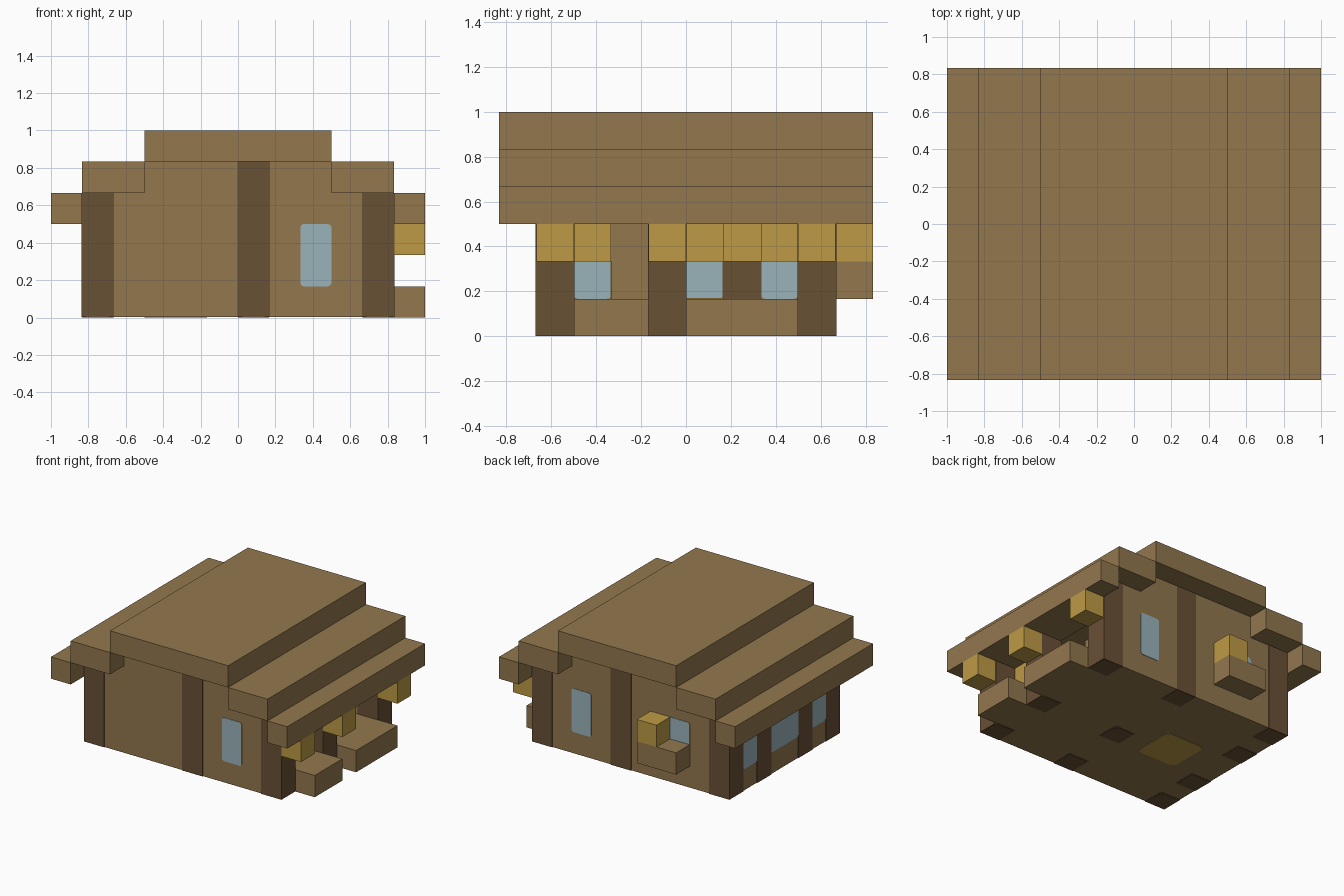
import bpy
import bmesh

U = 1 / 6      # one building block
E = 0.02       # how far posts and plates stand proud, in blocks

cube = bpy.data.objects.get("Cube")
if cube:
    bpy.data.objects.remove(cube, do_unlink=True)


def material(name, rgb):
    m = bpy.data.materials.new(name)
    m.use_nodes = True
    color = (*rgb, 1)
    m.diffuse_color = color
    m.node_tree.nodes["Principled BSDF"].inputs["Base Color"].default_value = color
    return m


WOOD = material("plank_brown", (0.288, 0.185, 0.076))
LOG = material("post_dark_brown", (0.141, 0.082, 0.036))
GOLD = material("lantern_gold", (0.509, 0.323, 0.06))
GLASS = material("window_blue", (0.323, 0.451, 0.491))


def finish(name, bm, mat):
    bmesh.ops.recalc_face_normals(bm, faces=bm.faces)
    mesh = bpy.data.meshes.new(name)
    bm.to_mesh(mesh)
    bm.free()
    mesh.materials.append(mat)
    obj = bpy.data.objects.new(name, mesh)
    bpy.context.collection.objects.link(obj)
    return obj


def box(name, xs, ys, zs, mat, round_axis=None, radius=0.1):
    """Box from ranges in blocks; edges along round_axis may be rounded."""
    bm = bmesh.new()
    bmesh.ops.create_cube(bm, size=1)
    for v in bm.verts:
        for i, (a, b) in enumerate((xs, ys, zs)):
            v.co[i] = (a if v.co[i] < 0 else b) * U
    if round_axis is not None:
        edges = [e for e in bm.edges
                 if abs((e.verts[0].co - e.verts[1].co)[round_axis]) > 1e-6]
        bmesh.ops.bevel(bm, geom=edges, offset=radius * U, segments=3,
                        profile=0.5, affect='EDGES')
    return finish(name, bm, mat)


def cell(name, x, y, z, mat):
    return box(name, (x, x + 1), (y, y + 1), (z, z + 1), mat)


# Stepped roof
box("roof_ridge", (-3, 3), (-5, 5), (5, 6), WOOD)
for side, s in (("left", 1), ("right", -1)):
    box(f"roof_step_{side}", sorted((3 * s, 5 * s)), (-5, 5), (4, 5), WOOD)
    box(f"roof_eave_{side}", sorted((5 * s, 6 * s)), (-5, 5), (3, 4), WOOD)

# Floor slab with a gold inlay
box("floor", (-5, 5), (-4, 4), (E, 1), WOOD)
box("inlay_top", (-3, -1), (-1, 1), (1, 1 + E), GOLD)
box("inlay_bottom", (-3, -1), (-1, 1), (0, E), GOLD, 2, 0.25)


# Gable walls from a stepped outline
def gable(name, y):
    bm = bmesh.new()
    outline = [(-5, 1), (5, 1), (5, 4), (3, 4), (3, 5), (-3, 5), (-3, 4), (-5, 4)]
    face = bm.faces.new([bm.verts.new((x * U, y * U, z * U)) for x, z in outline])
    new = bmesh.ops.extrude_face_region(bm, geom=[face])["geom"]
    bmesh.ops.translate(bm, vec=(0, U, 0),
                        verts=[v for v in new if isinstance(v, bmesh.types.BMVert)])
    finish(name, bm, WOOD)


gable("front_wall", -4)
gable("back_wall", 3)
box("right_wall", (-5, -4), (-3, 3), (1, 4), WOOD)
box("left_lintel", (4, 5), (-3, 3), (3, 4), WOOD)
box("inner_wall", (0, 1), (-2, -1), (1, 5), WOOD)

# Posts and their rounded feet: corner x, corner y, top
posts = [(x, y, 4) for x in (-5, 4) for y in (-4, 3)]
posts += [(0, y, 5) for y in (-4, -1, 3)]
posts += [(4, -1, 4), (-5, 1, 4), (-5, -2, 4)]
for i, (x, y, top) in enumerate(posts):
    box(f"post_{i}", (x - E, x + 1 + E), (y - E, y + 1 + E), (E / 2, top), LOG)
    box(f"post_foot_{i}", (x, x + 1), (y, y + 1), (0, E / 2), LOG, 2, 0.25)


# Window panes, one plate on each side of a wall
def window(name, axis, wall, lo, hi):
    for side, (a, b) in (("a", (wall - E, wall)), ("b", (wall + 1, wall + 1 + E))):
        xs, ys = ((a, b), (lo, hi)) if axis == 0 else ((lo, hi), (a, b))
        box(f"{name}_{side}", xs, ys, (1, 3), GLASS, axis, 0.12)


window("front_window", 1, -4, 2, 3)
window("back_window_small", 1, 3, 2, 3)
window("back_window_wide", 1, 3, -3, -1)
for i, (lo, hi) in enumerate(((-3, -2), (-1, 1), (2, 3))):
    window(f"right_window_{i}", 0, -5, lo, hi)

# Ledges outside the openings
box("left_ledge_front", (5, 6), (-3, -1), (0, 1), WOOD)
box("left_ledge_back", (5, 6), (0, 3), (0, 1), WOOD)
box("back_ledge", (-3, -1), (4, 5), (1, 2), WOOD)

# Lanterns outside and inside
lanterns = [(5, -4), (5, -1), (5, 3), (-2, 4),
            (3, -3), (0, 0), (-4, 1), (0, 2)]
for i, (x, y) in enumerate(lanterns):
    cell(f"lantern_{i}", x, y, 2, GOLD)
